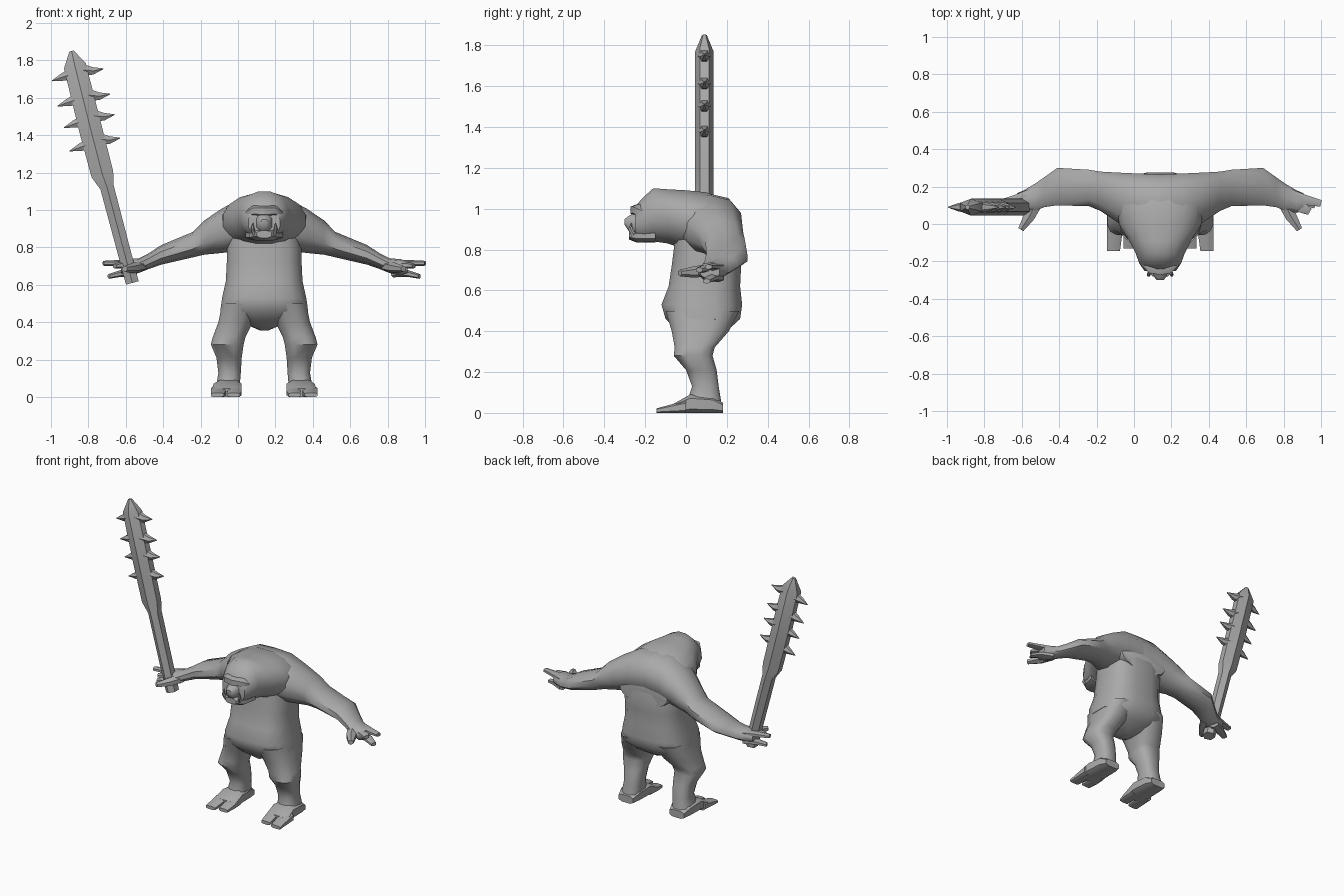
import bpy, bmesh, math
from mathutils import Vector

CX = 0.14  # body centre line; the club arm side reaches further from the origin
grey = bpy.data.materials.new("stone grey")
grey.diffuse_color = (0.40, 0.40, 0.40, 1)


def build(name, rings, mirror=False, offset=CX, angle=45):
    """Skin a list of rings into a closed object."""
    bm = bmesh.new()
    vr = [[bm.verts.new(p) for p in r] for r in rings]
    n = len(vr[0])
    for a, b in zip(vr, vr[1:]):
        for i in range(n):
            j = (i + 1) % n
            bm.faces.new((a[i], a[j], b[j], b[i]))
    bm.faces.new(vr[0][::-1])
    bm.faces.new(vr[-1])
    bmesh.ops.recalc_face_normals(bm, faces=bm.faces)
    me = bpy.data.meshes.new(name)
    bm.to_mesh(me)
    bm.free()
    me.materials.append(grey)
    ob = bpy.data.objects.new(name, me)
    ob.location.x = offset
    bpy.context.collection.objects.link(ob)
    bpy.ops.object.select_all(action='DESELECT')
    ob.select_set(True)
    bpy.context.view_layer.objects.active = ob
    bpy.ops.object.shade_smooth_by_angle(angle=math.radians(angle))
    if mirror:
        m = ob.modifiers.new("Mirror", 'MIRROR')
        m.use_mirror_merge = False
    return ob


def loft(name, axis, rows, n=12, power=0.8, **kw):
    """rows: (position on axis, min/max on first other axis, min/max on second)."""
    k = 'xyz'.index(axis)
    o = [i for i in range(3) if i != k]
    rings = []
    for t, a0, a1, b0, b1 in rows:
        ring = []
        for i in range(n):
            w = 2 * math.pi * (i + 0.5) / n
            c, s = math.cos(w), math.sin(w)
            p = [0, 0, 0]
            p[k] = t
            # stretch so that the polygon touches its bounds
            f = math.cos(math.pi / n) ** power
            p[o[0]] = (a0 + a1) / 2 + (a1 - a0) / 2 * math.copysign(abs(c) ** power, c) / f
            p[o[1]] = (b0 + b1) / 2 + (b1 - b0) / 2 * math.copysign(abs(s) ** power, s) / f
            ring.append(p)
        rings.append(ring)
    return build(name, rings, **kw)


def tube(name, pts, radii, flat, up=(0, 1, 0), n=6, **kw):
    """Tapered sweep; flat = half sizes along 'up' per point."""
    pts = [Vector(p) for p in pts]
    up = Vector(up)
    rings = []
    for i, p in enumerate(pts):
        t = pts[min(i + 1, len(pts) - 1)] - pts[max(i - 1, 0)]
        side = t.cross(up).normalized()
        rings.append([p + up * flat[i] * math.cos(2 * math.pi * j / n)
                      + side * radii[i] * math.sin(2 * math.pi * j / n) / math.sin(math.pi / 3)
                      for j in range(n)])
    return build(name, rings, **kw)


# Torso with pot belly
loft("torso", 'z', [
    (0.355, -0.02, 0.02, 0.02, 0.12), (0.41, -0.15, 0.15, -0.05, 0.21),
    (0.46, -0.235, 0.235, -0.10, 0.265), (0.53, -0.225, 0.225, -0.12, 0.275),
    (0.62, -0.205, 0.205, -0.085, 0.265), (0.72, -0.20, 0.20, -0.07, 0.27),
    (0.80, -0.20, 0.20, -0.06, 0.275), (0.92, -0.18, 0.18, -0.05, 0.25)], n=16, power=0.7)

# Hunched shoulders running forward into the head
loft("hunch_and_head", 'y', [
    (0.265, -0.18, 0.18, 0.76, 0.93), (0.22, -0.22, 0.22, 0.76, 1.03),
    (0.10, -0.23, 0.23, 0.78, 1.08), (0.00, -0.22, 0.22, 0.80, 1.09),
    (-0.09, -0.165, 0.165, 0.83, 1.095), (-0.16, -0.13, 0.13, 0.84, 1.10),
    (-0.21, -0.112, 0.112, 0.84, 1.055), (-0.25, -0.085, 0.085, 0.85, 1.01)],
    n=16, power=0.95)

# Face: brow, nose, jaw and tusks
loft("brow", 'x', [(0, -0.272, -0.2, 0.965, 1.02), (0.06, -0.262, -0.2, 0.97, 1.02),
                   (0.10, -0.22, -0.17, 0.95, 1.0)], n=6, mirror=True)
loft("nose", 'y', [(-0.23, -0.045, 0.045, 0.88, 0.99), (-0.28, -0.035, 0.035, 0.89, 0.965),
                   (-0.30, -0.018, 0.018, 0.92, 0.95)], n=8)
loft("jaw", 'y', [(-0.15, -0.10, 0.10, 0.835, 0.90), (-0.24, -0.08, 0.08, 0.835, 0.895),
                  (-0.28, -0.04, 0.04, 0.85, 0.89)], n=10)
tube("tusk", [(0.055, -0.255, 0.87), (0.062, -0.272, 0.90), (0.06, -0.268, 0.93)],
     [0.012, 0.01, 0.002], [0.012, 0.01, 0.002], up=(1, 0, 0), mirror=True)

# Long arms sloping out from the back
loft("arm", 'x', [
    (0.0, -0.06, 0.265, 0.80, 1.07), (0.12, -0.04, 0.27, 0.79, 1.06),
    (0.23, 0.01, 0.275, 0.775, 1.00), (0.32, 0.07, 0.28, 0.765, 0.94),
    (0.38, 0.095, 0.29, 0.75, 0.88), (0.55, 0.10, 0.30, 0.71, 0.81),
    (0.62, 0.09, 0.25, 0.685, 0.765), (0.67, 0.07, 0.215, 0.665, 0.74),
    (0.73, 0.06, 0.18, 0.65, 0.735), (0.765, 0.07, 0.165, 0.66, 0.725)],
    n=10, power=0.9, mirror=True)

# Hands: two upper fingers, one lower finger, a thumb
for i, (y0, y1, z0, z1, end) in enumerate([(0.15, 0.11, 0.715, 0.715, 0.86),
                                           (0.10, 0.065, 0.705, 0.70, 0.80),
                                           (0.15, 0.10, 0.66, 0.645, 0.83)]):
    tube(f"finger_{i + 1}", [(0.69, y0 + 0.01, z0), (0.77, (y0 + y1) / 2, z0), (end, y1, z1)],
         [0.028, 0.027, 0.018], [0.02, 0.018, 0.013], up=(0, 0, 1), mirror=True)
tube("thumb", [(0.66, 0.12, 0.70), (0.70, 0.04, 0.69), (0.745, -0.03, 0.685)],
     [0.035, 0.03, 0.016], [0.03, 0.028, 0.016], up=(0, 0, 1), mirror=True)

# Short bent legs
loft("leg", 'z', [
    (0.03, 0.125, 0.265, 0.0, 0.175), (0.07, 0.13, 0.255, 0.01, 0.17),
    (0.13, 0.125, 0.245, 0.03, 0.16), (0.21, 0.12, 0.255, 0.0, 0.15),
    (0.28, 0.11, 0.285, -0.06, 0.13), (0.32, 0.10, 0.275, -0.055, 0.14),
    (0.40, 0.06, 0.245, -0.07, 0.21), (0.50, 0.02, 0.225, -0.10, 0.26)],
    n=12, power=0.75, mirror=True)

# Flat feet and toes
loft("foot", 'y', [
    (0.18, 0.14, 0.25, 0, 0.05), (0.13, 0.125, 0.265, 0, 0.08), (0.02, 0.12, 0.27, 0, 0.09),
    (-0.06, 0.12, 0.28, 0, 0.045)], n=8, power=0.6, mirror=True)
for name, x0, x1, tip in [("inner_toe", 0.12, 0.195, -0.13), ("outer_toe", 0.205, 0.285, -0.145)]:
    loft(name, 'y', [(0.0, x0, x1, 0, 0.06), (-0.07, x0, x1, 0, 0.042),
                     (tip, x0 + 0.01, x1, 0, 0.022)], n=8, power=0.6, mirror=True)

# Spiked club: slim grip widening to a heavy head
Y = 0.09
tube("club", [(-0.565, Y, 0.61), (-0.70, Y, 1.12), (-0.725, Y, 1.19), (-0.785, Y, 1.42),
              (-0.872, Y, 1.77), (-0.89, Y, 1.85)],
     [0.035, 0.037, 0.06, 0.062, 0.06, 0.012],
     [0.045, 0.045, 0.045, 0.045, 0.045, 0.012], offset=0, angle=35)

# Thorns along both edges of the club
left = [(-0.995, 1.69), (-0.965, 1.555), (-0.93, 1.44), (-0.90, 1.315)]
right = [(-0.72, 1.755), (-0.685, 1.62), (-0.66, 1.51), (-0.63, 1.385)]
for s, tips in ((-1, left), (1, right)):
    for i, (x, z) in enumerate(tips):
        dz = 0.04 if s < 0 else -0.005
        tube(f"{'left' if s < 0 else 'right'}_thorn_{i + 1}",
             [(x - s * 0.12, Y, z + dz), (x - s * 0.055, Y, z + dz * 0.7 - 0.008), (x, Y, z)],
             [0.034, 0.02, 0.002], [0.034, 0.022, 0.002], offset=0)
